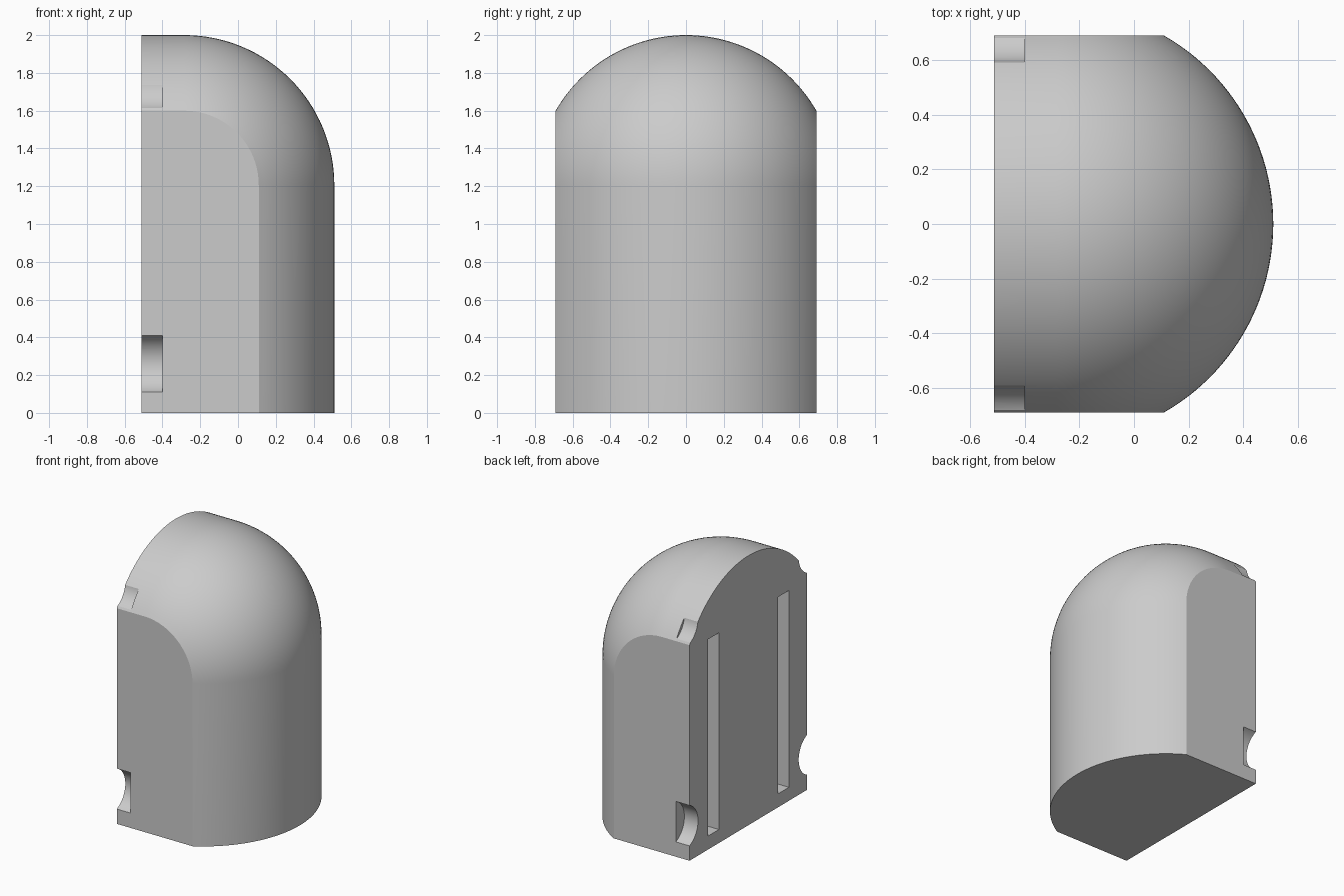
import bpy
import bmesh
import math
from mathutils import Matrix, Vector

cube = bpy.data.objects.get("Cube")
if cube:
    bpy.data.objects.remove(cube, do_unlink=True)

BACK, CX, CZ, R, HALF = -0.512, -0.285, 1.205, 0.795, 0.69
SLICES, ARC = 48, 32

grey = bpy.data.materials.new("plain grey")
grey.use_nodes = True
grey.diffuse_color = (0.6, 0.6, 0.6, 1)
grey.node_tree.nodes["Principled BSDF"].inputs["Base Color"].default_value = (0.6, 0.6, 0.6, 1)


def make_object(name, bm):
    bmesh.ops.recalc_face_normals(bm, faces=bm.faces[:])
    mesh = bpy.data.meshes.new(name)
    bm.to_mesh(mesh)
    bm.free()
    mesh.materials.append(grey)
    obj = bpy.data.objects.new(name, mesh)
    bpy.context.collection.objects.link(obj)
    return obj


def box_cutter(name, low, high):
    low, high = Vector(low), Vector(high)
    bm = bmesh.new()
    bmesh.ops.create_cube(bm, size=1, matrix=Matrix.Translation((low + high) / 2)
                          @ Matrix.Diagonal((*(high - low), 1)))
    return make_object(name, bm)


def round_cutter(name, y, z, radius, x_end):
    start = BACK - 0.1
    bm = bmesh.new()
    bmesh.ops.create_cone(bm, cap_ends=True, segments=64, radius1=radius, radius2=radius,
                          depth=x_end - start,
                          matrix=Matrix.Translation(((start + x_end) / 2, y, z))
                          @ Matrix.Rotation(math.pi / 2, 4, "Y"))
    return make_object(name, bm)


# Domed body: rounded-corner slices lofted from the front flat to the rear flat
bm = bmesh.new()
limit = math.asin(HALF / R)
rings = []
for i in range(SLICES + 1):
    a = limit * (2 * i / SLICES - 1)
    y, r = R * math.sin(a), R * math.cos(a)
    outline = [(BACK, 0), (BACK, CZ + r)]
    for j in range(ARC + 1):
        t = math.pi / 2 * (1 - j / ARC)
        outline.append((CX + r * math.cos(t), CZ + r * math.sin(t)))
    outline.append((CX + r, 0))
    rings.append([bm.verts.new((x, y, z)) for x, z in outline])
for p, q in zip(rings, rings[1:]):
    for k in range(len(p)):
        n = (k + 1) % len(p)
        bm.faces.new((p[k], p[n], q[n], q[k]))
bm.faces.new(rings[0])
bm.faces.new(rings[-1])
bmesh.ops.dissolve_limit(bm, angle_limit=0.01, verts=bm.verts[:], edges=bm.edges[:])
body = make_object("domed_body", bm)

# Cutters: edge notches and long slots in the flat mounting face, on both sides
cutters = []
for side in (-1, 1):
    for z in (0.26, 1.76):
        cutters.append(round_cutter("notch_cutter", side * 0.7525, z, 0.1625, -0.4))
    y1, y2 = sorted((side * 0.345, side * 0.475))
    cutters.append(box_cutter("slot_cutter", (BACK - 0.1, y1, 0.1), (-0.4, y2, 1.56)))

bpy.ops.object.select_all(action="DESELECT")
bpy.context.view_layer.objects.active = body
body.select_set(True)
for cutter in cutters:
    mod = body.modifiers.new("cut", "BOOLEAN")
    mod.operation = "DIFFERENCE"
    mod.solver = "EXACT"
    mod.object = cutter
    bpy.ops.object.modifier_apply(modifier=mod.name)
    bpy.data.objects.remove(cutter, do_unlink=True)

bpy.ops.object.shade_smooth_by_angle(angle=math.radians(25))
